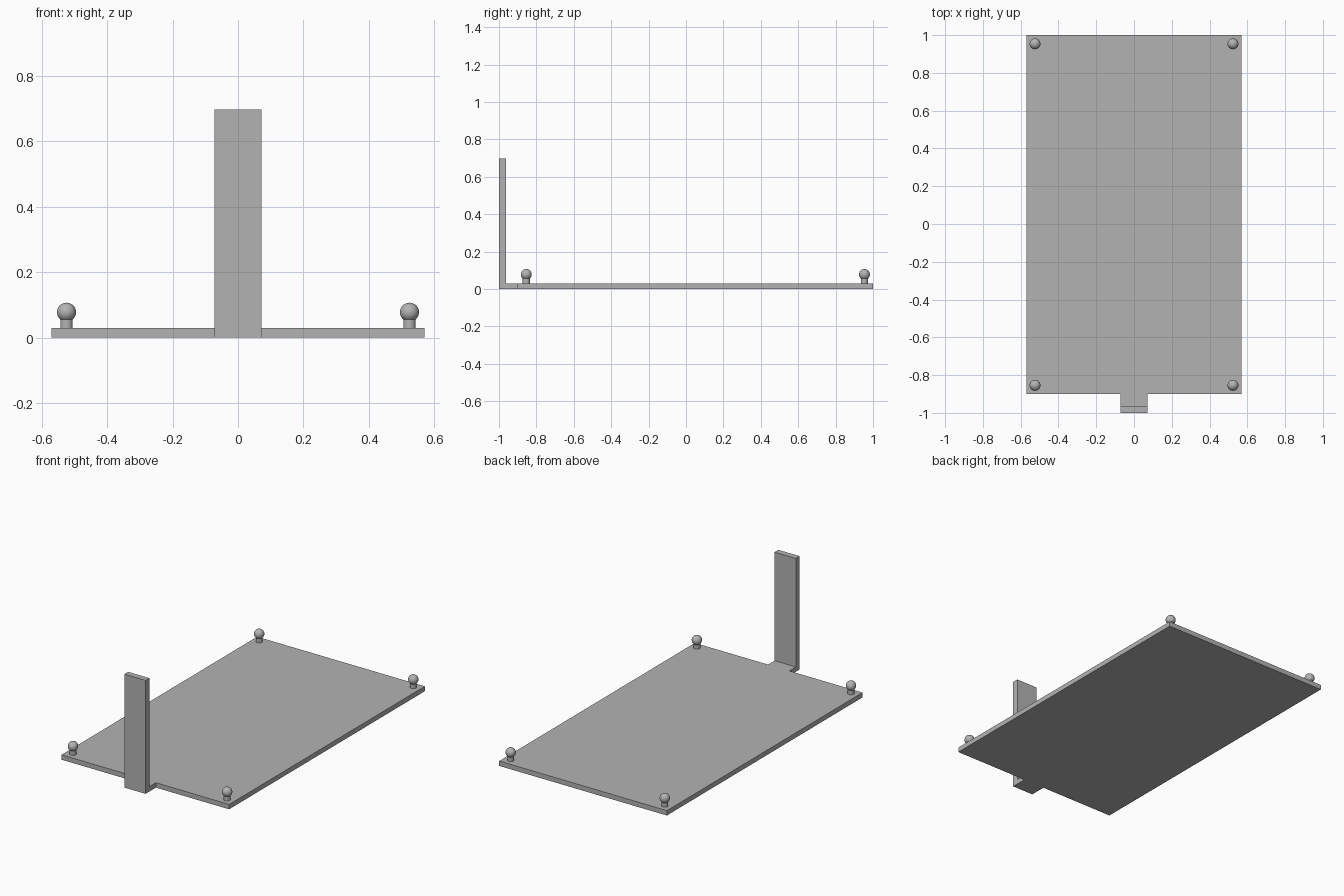
import bpy
import bmesh

cube = bpy.data.objects.get("Cube")
if cube:
    bpy.data.objects.remove(cube, do_unlink=True)

# Single grey material
grey = bpy.data.materials.new("plain grey")
grey.use_nodes = True
colour = (0.45, 0.45, 0.45, 1)
grey.diffuse_color = colour
grey.node_tree.nodes["Principled BSDF"].inputs["Base Color"].default_value = colour

HALF_W, FRONT, BACK, THICK = 0.57, -0.90, 1.0, 0.03
TAB_W, POST_BACK, POST_FRONT, POST_TOP = 0.072, -0.963, -1.0, 0.697


def prism(name, outline, height):
    """Extrude a counter-clockwise floor outline upwards."""
    bm = bmesh.new()
    face = bm.faces.new([bm.verts.new((x, y, 0)) for x, y in outline])
    top = bmesh.ops.extrude_face_region(bm, geom=[face], use_keep_orig=True)
    moved = [v for v in top["geom"] if isinstance(v, bmesh.types.BMVert)]
    bmesh.ops.translate(bm, verts=moved, vec=(0, 0, height))
    bmesh.ops.recalc_face_normals(bm, faces=bm.faces)
    mesh = bpy.data.meshes.new(name)
    bm.to_mesh(mesh)
    bm.free()
    obj = bpy.data.objects.new(name, mesh)
    bpy.context.collection.objects.link(obj)
    obj.data.materials.append(grey)
    return obj


def finish(name):
    obj = bpy.context.object
    obj.name = name
    obj.data.materials.append(grey)
    bpy.ops.object.shade_smooth_by_angle()


# Base plate with a front tab
prism("base_plate", [
    (-HALF_W, FRONT), (-TAB_W, FRONT), (-TAB_W, POST_BACK), (TAB_W, POST_BACK),
    (TAB_W, FRONT), (HALF_W, FRONT), (HALF_W, BACK), (-HALF_W, BACK)], THICK)

# Upright post at the end of the tab
prism("upright_post", [
    (-TAB_W, POST_FRONT), (TAB_W, POST_FRONT),
    (TAB_W, POST_BACK), (-TAB_W, POST_BACK)], POST_TOP)

# Ball-topped knob at each corner
INSET = 0.046
for end, y in (("front", FRONT + INSET), ("back", BACK - INSET)):
    for side, x in (("left", HALF_W - INSET), ("right", INSET - HALF_W)):
        bpy.ops.mesh.primitive_cylinder_add(
            vertices=32, radius=0.019, depth=0.03, location=(x, y, THICK + 0.015))
        finish(f"{end}_{side}_knob_stem")
        bpy.ops.mesh.primitive_uv_sphere_add(
            segments=32, ring_count=16, radius=0.029, location=(x, y, 0.078))
        finish(f"{end}_{side}_knob_ball")
